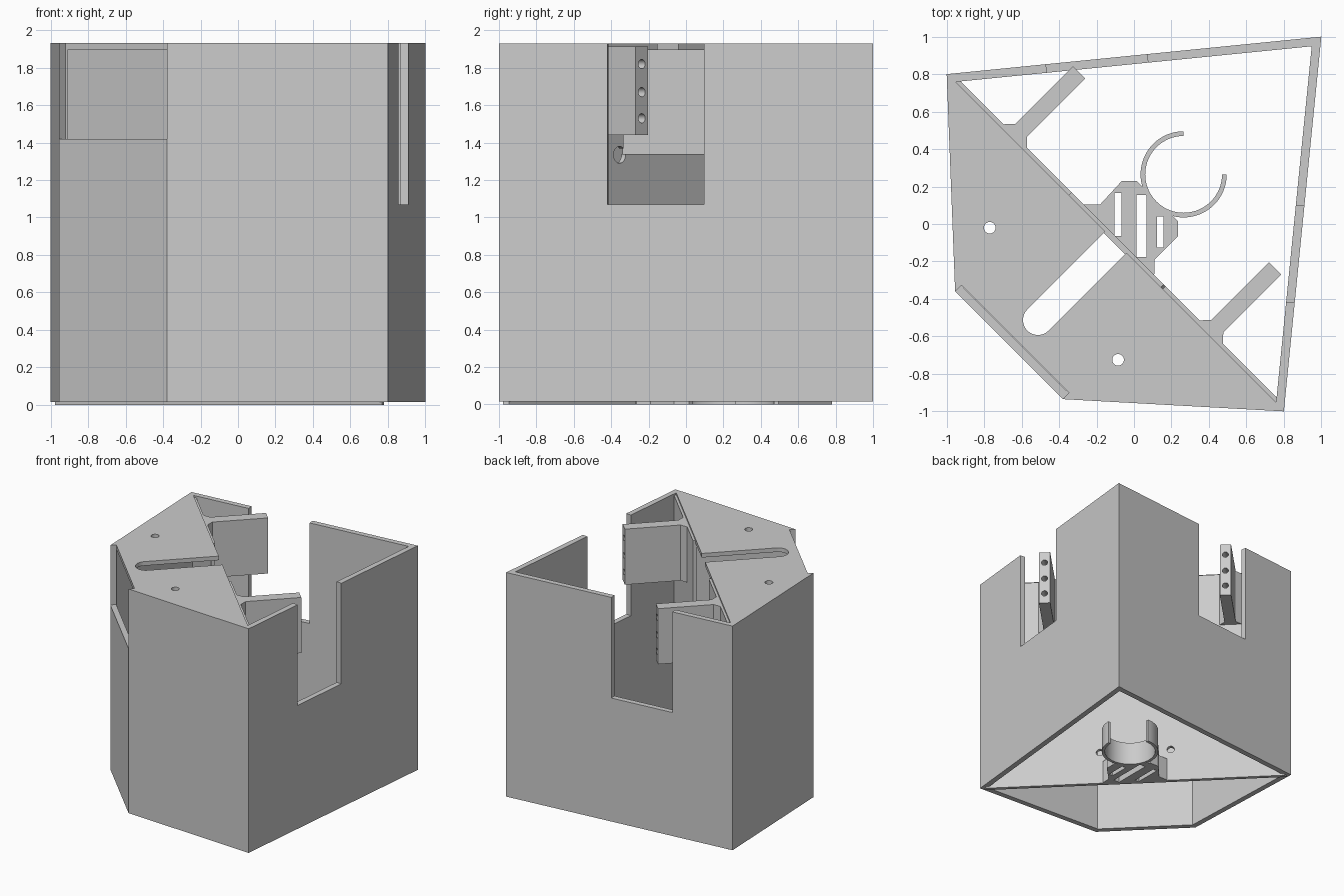
import bpy, bmesh
from math import cos, sin, pi, radians, sqrt
from mathutils import Vector, Matrix

cube = bpy.data.objects.get("Cube")
if cube:
    bpy.data.objects.remove(cube, do_unlink=True)

grey = bpy.data.materials.new("plain grey")
grey.use_nodes = True
grey.diffuse_color = (0.6, 0.6, 0.6, 1)
grey.node_tree.nodes["Principled BSDF"].inputs["Base Color"].default_value = (0.6, 0.6, 0.6, 1)


def add(name, bm):
    bmesh.ops.recalc_face_normals(bm, faces=bm.faces)
    mesh = bpy.data.meshes.new(name)
    bm.to_mesh(mesh)
    bm.free()
    mesh.materials.append(grey)
    ob = bpy.data.objects.new(name, mesh)
    bpy.context.scene.collection.objects.link(ob)
    return ob


def prism(name, pts, z0, z1):
    bm = bmesh.new()
    face = bm.faces.new([bm.verts.new((p[0], p[1], z0)) for p in pts])
    ext = bmesh.ops.extrude_face_region(bm, geom=[face])
    up = [g for g in ext["geom"] if isinstance(g, bmesh.types.BMVert)]
    bmesh.ops.translate(bm, verts=up, vec=(0, 0, z1 - z0))
    return add(name, bm)


def rod(center, axis, radius, length):
    bm = bmesh.new()
    turn = Vector(axis).to_track_quat("Z", "Y").to_matrix().to_4x4()
    bmesh.ops.create_cone(bm, cap_ends=True, segments=32, radius1=radius, radius2=radius,
                          depth=length, matrix=Matrix.Translation(center) @ turn)
    return add("cutter", bm)


def cut(ob, cutters):
    for c in cutters:
        mod = ob.modifiers.new("cut", "BOOLEAN")
        mod.operation, mod.solver, mod.object = "DIFFERENCE", "EXACT", c
        bpy.context.view_layer.update()
        done = ob.evaluated_get(bpy.context.evaluated_depsgraph_get())
        mesh = bpy.data.meshes.new_from_object(done)
        ob.modifiers.clear()
        ob.data = mesh
        bpy.data.objects.remove(c, do_unlink=True)


def inset(poly, d):
    # Move every side of a counter-clockwise polygon inward by d
    out = []
    for i, p in enumerate(poly):
        a = (p - poly[i - 1]).normalized()
        b = (poly[(i + 1) % len(poly)] - p).normalized()
        na, nb = Vector((-a.y, a.x)), Vector((-b.y, b.x))
        out.append(p + (na + nb) * d / (1 + na.dot(nb)))
    return out


def strip(p, q, depth):
    # Rectangle lying on the segment p-q, reaching depth to both sides
    d = (q - p).normalized()
    n = Vector((-d.y, d.x)) * depth
    return [p - n, q - n, q + n, p + n]


def diag(t, u):
    # t runs along the divider, u across it toward the back corner
    return Vector(((u + t) / sqrt(2), (u - t) / sqrt(2)))


def box(x0, x1, y0, y1):
    return [(x0, y0), (x1, y0), (x1, y1), (x0, y1)]


TOP, BASE, PLATE = 1.93, 0.015, 1.895
ACROSS = (1, 1, 0)

# Outer shell with its half top plate
outer = [Vector(p) for p in ((-1, 0.8), (-0.955, -0.36), (-0.38, -0.935), (0.8, -1), (1, 1))]
inner = inset(outer, 0.046)
shell = prism("shell", outer, BASE, TOP)
cut(shell, [prism("cutter", inner, -1, PLATE),
            prism("cutter", [inner[0], inner[3], inner[4]], -1, 3)])

# Notches in the two rear walls and the lowered front wall
left_notch = strip(Vector((-0.47, 0.853)), Vector((0.07, 0.907)), 0.12)
right_notch = strip(Vector((0.86, -0.42)), Vector((0.91, 0.095)), 0.12)
front_notch = strip(outer[1], outer[2], 0.047)
cut(shell, [prism("cutter", left_notch, 1.07, 3), prism("cutter", right_notch, 1.07, 3),
            prism("cutter", front_notch, 1.42, 3)])

# Screw holes and long round-ended slot in the top plate
slot = [diag(0.08, 0.0), diag(-0.08, 0.0)]
slot += [diag(-0.08 * cos(a), -0.725 - 0.08 * sin(a)) for a in [pi * i / 16 for i in range(17)]]
cut(shell, [prism("cutter", slot, 1.8, 2.1),
            rod((-0.77, -0.02, TOP), (0, 0, 1), 0.031, 0.3),
            rod((-0.085, -0.725, TOP), (0, 0, 1), 0.031, 0.3)])

# Diagonal divider with window, cable notch and two low holes
U0, U1 = -0.148, -0.117
divider = prism("divider", [diag(-1.235, U0), diag(1.235, U0), diag(1.22, U1), diag(-1.22, U1)],
                0, TOP - BASE)
window = [diag(-0.354, -0.3), diag(0.354, -0.3), diag(0.354, 0), diag(-0.354, 0)]
cut(divider, [prism("cutter", window, 1.34, 3),
              rod((*diag(0.385, U0), 1.335), ACROSS, 0.045, 0.3)]
    + [rod((*diag(t, U0), 0.29), ACROSS, 0.03, 0.3) for t in (-0.29, 0.29)])

# Two arms with flared roots and three holes in each end
for side, t in (("left", -0.78), ("right", 0.70)):
    half = [(0.09, U1 - 0.01), (0.09, U1), (0.046, -0.072), (0.046, 0.366)]
    pts = [diag(t + w, u) for w, u in half] + [diag(t - w, u) for w, u in reversed(half)]
    arm = prism(side + "_arm", pts, 1.44, TOP - BASE)
    cut(arm, [rod((*diag(t, 0.36), z), ACROSS, 0.025, 0.3) for z in (1.53, 1.67, 1.82)])

# Slotted bracket between divider and ring
profile = [(-0.27, 0.1), (-0.265, 0.105), (-0.18, 0.105), (-0.065, 0.23), (0.015, 0.23),
           (0.06, 0.185), (0.12, 0.1), (0.19, 0.06), (0.235, 0.015), (0.235, -0.065),
           (0.11, -0.19), (0.11, -0.265), (0.105, -0.27)]
bracket = prism("slotted_bracket", profile, 0, 0.2)
cut(bracket, [prism("cutter", box(*b), -1, 1) for b in (
    (-0.103, -0.067, -0.065, 0.165), (0.013, 0.067, -0.175, 0.155), (0.122, 0.158, -0.125, 0.04))])

# Open ring clip
angles = [radians(90 + 270 * i / 48) for i in range(49)]
ring = [(0.265 + r * cos(a), 0.265 + r * sin(a))
        for r, run in ((0.23, angles), (0.205, angles[::-1])) for a in run]
clip = prism("ring_clip", ring, 0, 0.2)

# Smooth round surfaces, keep corners sharp
bpy.ops.object.select_all(action="DESELECT")
for ob in bpy.context.scene.objects:
    if ob.type == "MESH":
        ob.select_set(True)
bpy.context.view_layer.objects.active = shell
bpy.ops.object.shade_smooth_by_angle(angle=radians(30))
